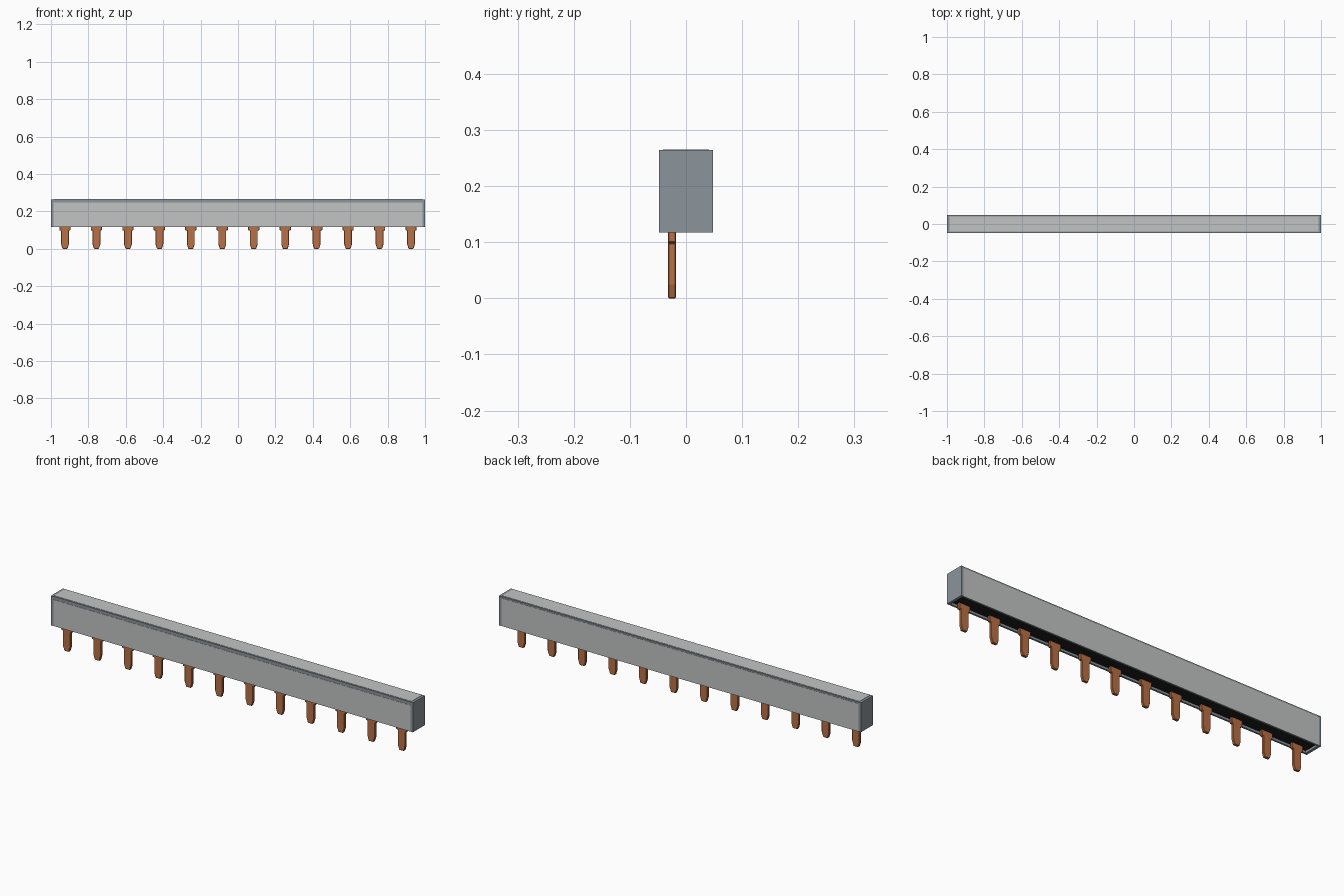
import bpy, bmesh

default_cube = bpy.data.objects.get("Cube")
if default_cube:
    bpy.data.objects.remove(default_cube, do_unlink=True)


def material(name, rgb):
    mat = bpy.data.materials.new(name)
    mat.use_nodes = True
    color = (*rgb, 1)
    mat.diffuse_color = color
    mat.node_tree.nodes["Principled BSDF"].inputs["Base Color"].default_value = color
    return mat


slate = material("slate grey", (0.26, 0.30, 0.33))
grey = material("light grey", (0.54, 0.55, 0.55))
black = material("black", (0.012, 0.012, 0.013))
copper = material("copper", (0.48, 0.16, 0.06))


def prism(name, outline, axis, start, end, mat):
    """Extrude a 2D outline along axis x (outline is y,z) or y (outline is x,z)."""
    def place(p, d):
        return (d, p[0], p[1]) if axis == "x" else (p[0], d, p[1])
    bm = bmesh.new()
    face = bm.faces.new([bm.verts.new(place(p, start)) for p in outline])
    new = bmesh.ops.extrude_face_region(bm, geom=[face])["geom"]
    for v in new:
        if isinstance(v, bmesh.types.BMVert):
            v.co["xy".index(axis)] = end
    bmesh.ops.recalc_face_normals(bm, faces=bm.faces)
    mesh = bpy.data.meshes.new(name)
    bm.to_mesh(mesh)
    bm.free()
    mesh.materials.append(mat)
    obj = bpy.data.objects.new(name, mesh)
    bpy.context.collection.objects.link(obj)
    return obj


def box(name, x, y, z, mat):
    outline = [(y[0], z[0]), (y[1], z[0]), (y[1], z[1]), (y[0], z[1])]
    return prism(name, outline, "x", x[0], x[1], mat)


half_y, bottom, top = 0.047, 0.117, 0.264
inner_x, wall = 0.987, 0.008

# Channel housing, open underneath
w, roof = half_y - wall, top - wall
side = [(-half_y, bottom), (-half_y, top), (half_y, top), (half_y, bottom),
        (w, bottom), (w, roof), (-w, roof), (-w, bottom)]
prism("housing", side, "x", -inner_x, inner_x, slate)

# End caps
for label, s in (("left", 1), ("right", -1)):
    box(label + "_end_cap", sorted((s * inner_x, s)), (-half_y - 0.001, half_y + 0.001),
        (bottom, top), slate)

# Light panels on the front, back and top
span = (-inner_x, inner_x)
box("front_panel", span, (-half_y - 0.001, -half_y), (bottom, 0.248), grey)
box("back_panel", span, (half_y, half_y + 0.001), (bottom, 0.256), grey)
box("top_panel", span, (-0.041, 0.041), (top, top + 0.0015), grey)

# Dark core filling the channel
box("core", span, (-w, w), (0.128, roof), black)

# Row of copper pins with shoulders and tapered tips
half_pin = [(0.013, 0), (0.021, 0.025), (0.021, 0.099), (0.03, 0.099), (0.03, 0.14)]
pin = half_pin + [(-x, z) for x, z in reversed(half_pin)]
count, reach = 12, 0.925
for i in range(count):
    cx = -reach + 2 * reach * i / (count - 1)
    obj = prism(f"pin_{i + 1}", [(cx + x, z) for x, z in pin], "y", -0.032, -0.018, copper)
    bevel = obj.modifiers.new("soft edges", "BEVEL")
    bevel.width = 0.002
    bevel.segments = 1
